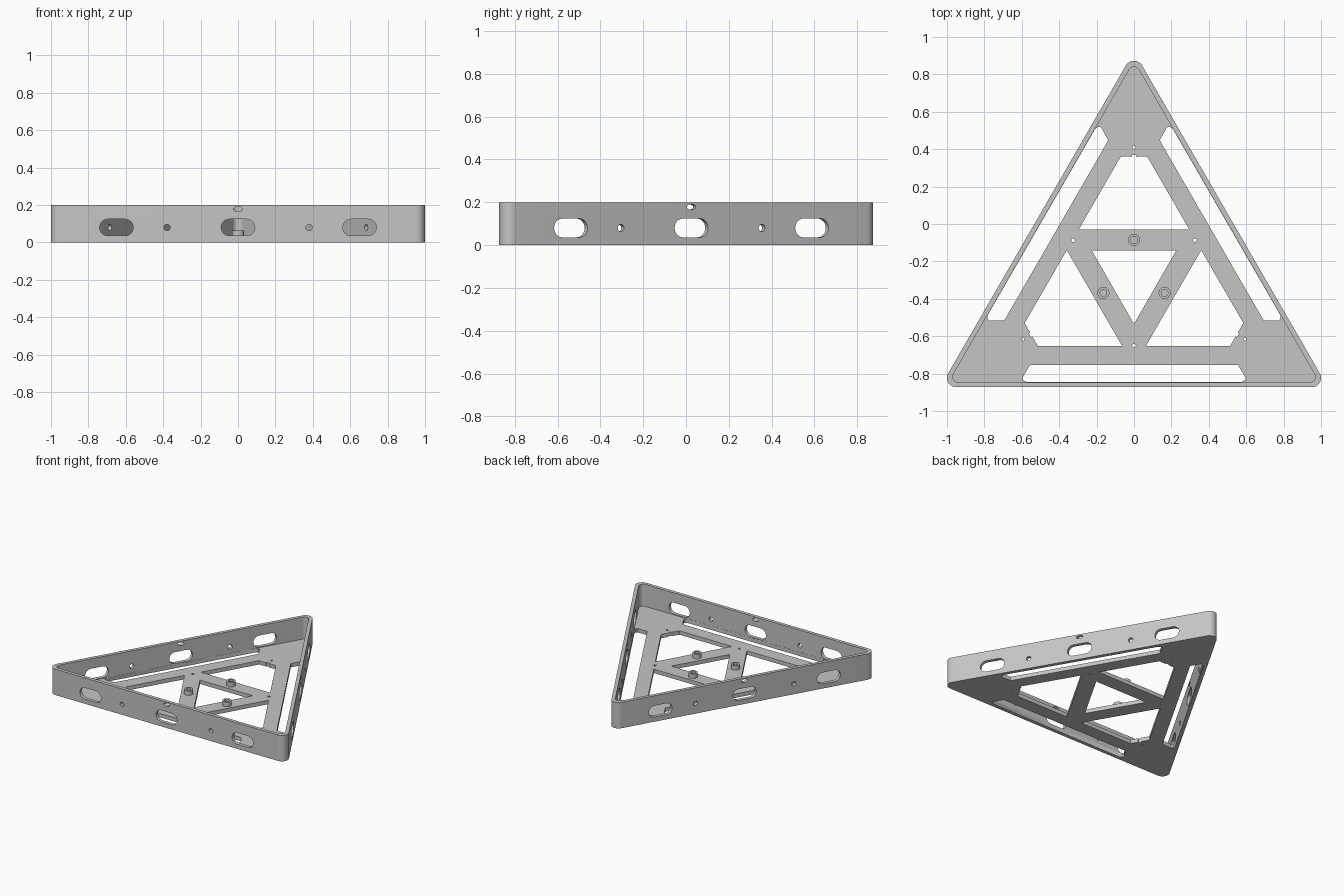
import bpy, bmesh
from math import sin, cos, radians, tau
from mathutils import Matrix, Vector

if "Cube" in bpy.data.objects:
    bpy.data.objects.remove(bpy.data.objects["Cube"], do_unlink=True)

CENTRE_Y = -0.2743
HEIGHT, FLOOR = 0.2, 0.03
WALL_OUT, WALL_IN = 0.5985, 0.572      # distance from centre to wall faces

grey = bpy.data.materials.new("plain_grey")
grey.use_nodes = True
colour = (0.56, 0.56, 0.56, 1)
grey.diffuse_color = colour
grey.node_tree.nodes["Principled BSDF"].inputs["Base Color"].default_value = colour


def rounded_triangle(inradius, r):
    pts = []
    for corner in (90, 210, 330):
        a = radians(corner)
        c = Vector((cos(a), sin(a))) * 2 * (inradius - r)
        for i in range(13):
            t = radians(corner - 60 + i * 10)
            pts.append(c + Vector((cos(t), sin(t))) * r)
    return pts


def ellipse(x, y, rx, ry, n=24):
    return [(x + rx * cos(tau * i / n), y + ry * sin(tau * i / n)) for i in range(n)]


def stadium(x, y, half, r):
    pts = []
    for side, start in ((1, -90), (-1, 90)):
        for i in range(13):
            t = radians(start + i * 15)
            pts.append((x + side * (half - r) + r * cos(t), y + r * sin(t)))
    return pts


def mirrored(half):
    """Close a half outline by reflecting it in x."""
    return half + [(-x, y) for x, y in reversed(half)]


def prism(bm, pts, z0, z1, matrix=Matrix()):
    low = [bm.verts.new(matrix @ Vector((p[0], p[1], z0))) for p in pts]
    high = [bm.verts.new(matrix @ Vector((p[0], p[1], z1))) for p in pts]
    bm.faces.new(low[::-1])
    bm.faces.new(high)
    for i in range(len(pts)):
        j = (i + 1) % len(pts)
        bm.faces.new((low[i], low[j], high[j], high[i]))


def make(name, bm):
    bmesh.ops.recalc_face_normals(bm, faces=bm.faces[:])
    mesh = bpy.data.meshes.new(name)
    bm.to_mesh(mesh)
    bm.free()
    mesh.materials.append(grey)
    ob = bpy.data.objects.new(name, mesh)
    ob.location.y = CENTRE_Y
    bpy.context.collection.objects.link(ob)
    return ob


def select(ob):
    bpy.ops.object.select_all(action='DESELECT')
    ob.select_set(True)
    bpy.context.view_layer.objects.active = ob


def cut(ob, bm):
    cutter = make("cutter", bm)
    cutter.hide_render = True
    mod = ob.modifiers.new("cut", 'BOOLEAN')
    mod.operation, mod.solver, mod.object = 'DIFFERENCE', 'EXACT', cutter
    select(ob)
    bpy.ops.object.modifier_apply(modifier=mod.name)
    bpy.data.objects.remove(cutter, do_unlink=True)


def smooth(ob):
    select(ob)
    bpy.ops.object.shade_smooth_by_angle(angle=radians(30))


turns = [Matrix.Rotation(radians(120 * k), 4, 'Z') for k in range(3)]

# Triangular tray: solid prism hollowed from above
bm = bmesh.new()
prism(bm, rounded_triangle(WALL_OUT, 0.05), 0, HEIGHT)
tray = make("triangular_tray", bm)
bm = bmesh.new()
prism(bm, rounded_triangle(WALL_IN, 0.03), FLOOR, HEIGHT + 0.1)
cut(tray, bm)

# Openings in floor and walls, repeated on the three sides
edge_slot = mirrored([(0.556, -0.48), (0.597, -0.548), (0.592, -0.562), (0.575, -0.571)])
corner_window = mirrored([(0.296, 0.244), (0.071, 0.634), (0.012, 0.634), (0.012, 0.642)])
middle_window = [(0, -0.26), (0.226, 0.133), (-0.226, 0.133)]
to_wall = Matrix(((1, 0, 0, 0), (0, 0, -1, 0), (0, 1, 0, 0), (0, 0, 0, 1)))

bm = bmesh.new()
prism(bm, middle_window, -0.1, 0.033)
for turn in turns:
    for outline in (edge_slot, corner_window,
                    ellipse(0, 0.684, 0.008, 0.008, 12),
                    ellipse(0, -0.376, 0.01, 0.01, 12)):
        prism(bm, outline, -0.1, 0.033, turn)
    wall_holes = [stadium(x, 0.08, 0.09, 0.044) for x in (-0.65, 0, 0.65)]
    wall_holes += [ellipse(x, 0.08, 0.017, 0.017) for x in (-0.38, 0.38)]
    wall_holes.append(ellipse(0, 0.178, 0.024, 0.013))
    for outline in wall_holes:
        prism(bm, outline, 0.55, 0.65, turn @ to_wall)
cut(tray, bm)
smooth(tray)

# Hollow mounting bosses on the three inner bars
bm, holes = bmesh.new(), bmesh.new()
for turn in turns:
    prism(bm, ellipse(0, 0.189, 0.032, 0.032, 32), 0.02, 0.065, turn)
    prism(holes, ellipse(0, 0.189, 0.018, 0.018, 32), 0.032, 0.1, turn)
bosses = make("mounting_bosses", bm)
cut(bosses, holes)
smooth(bosses)
